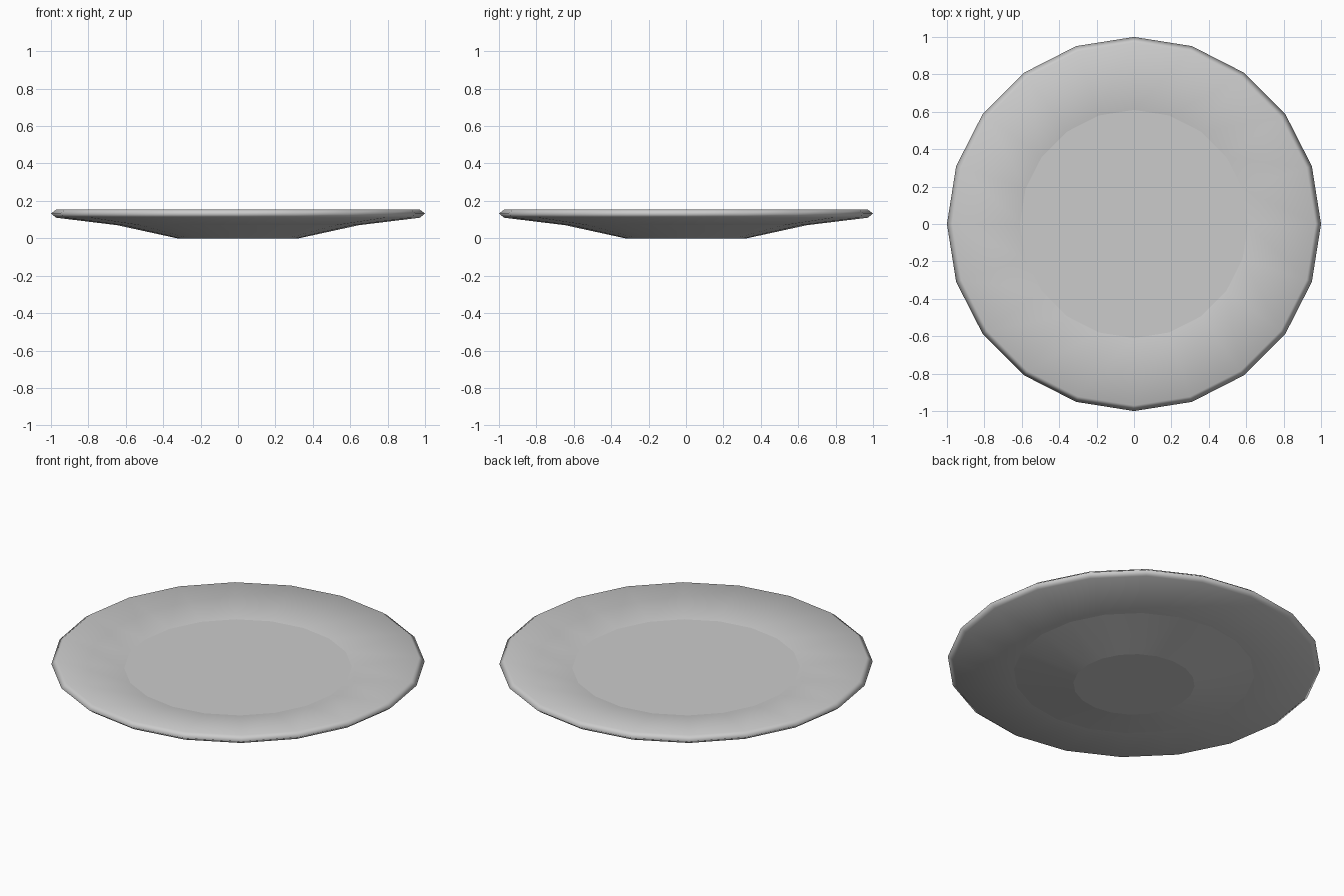
import bpy, bmesh, math

if "Cube" in bpy.data.objects:
    bpy.data.objects.remove(bpy.data.objects["Cube"])

SIDES = 20

# Plate cross-section (radius, height): base, underside, rolled rim, well
PROFILE = [(0.325, 0.0), (0.645, 0.07), (0.972, 0.11), (1.0, 0.132),
           (0.97, 0.155), (0.61, 0.104)]

bm = bmesh.new()
rings = []
for r, z in PROFILE:
    rings.append([bm.verts.new((r * math.cos(2 * math.pi * i / SIDES),
                                r * math.sin(2 * math.pi * i / SIDES), z))
                  for i in range(SIDES)])

# Walls between successive rings
for a, b in zip(rings, rings[1:]):
    for i in range(SIDES):
        j = (i + 1) % SIDES
        bm.faces.new((a[i], a[j], b[j], b[i]))

# Flat base and flat well floor
bm.faces.new(rings[0][::-1])
bm.faces.new(rings[-1])
bmesh.ops.recalc_face_normals(bm, faces=bm.faces)

mesh = bpy.data.meshes.new("plate")
bm.to_mesh(mesh)
bm.free()
plate = bpy.data.objects.new("plate", mesh)
bpy.context.collection.objects.link(plate)

# Smooth around the plate; base and well stay crisp, the rim stays rounded
for p in mesh.polygons:
    p.use_smooth = True
for e in mesh.edges:
    ids = {v // SIDES for v in e.vertices}
    if len(ids) == 1 and ids & {0, 1, 5}:
        e.use_edge_sharp = True
